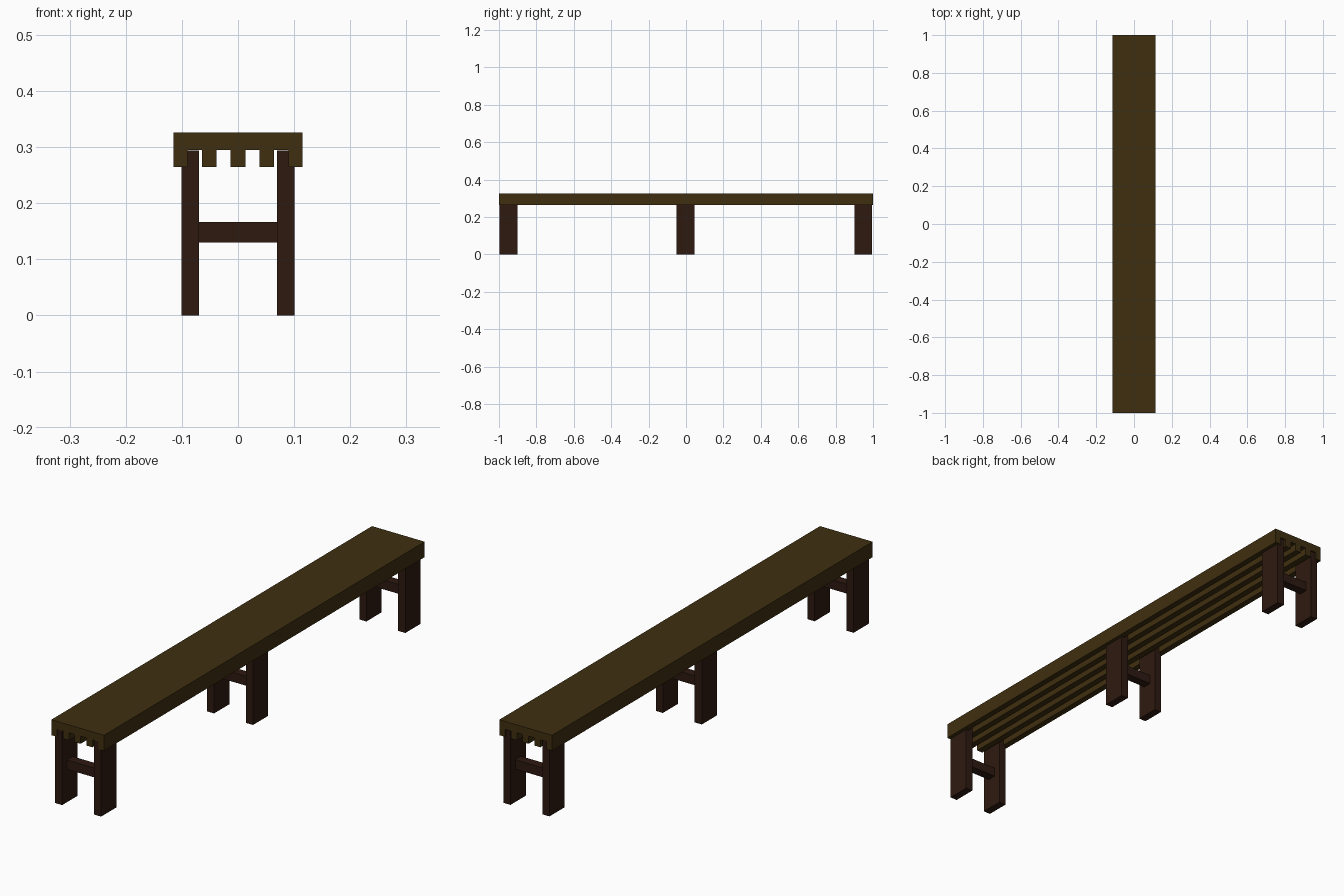
import bpy
import bmesh

if "Cube" in bpy.data.objects:
    bpy.data.objects.remove(bpy.data.objects["Cube"])


def material(name, color):
    mat = bpy.data.materials.new(name)
    mat.diffuse_color = (*color, 1)
    mat.use_nodes = True
    mat.node_tree.nodes["Principled BSDF"].inputs["Base Color"].default_value = mat.diffuse_color
    return mat


def add_object(name, bm, mat):
    bmesh.ops.recalc_face_normals(bm, faces=bm.faces)
    mesh = bpy.data.meshes.new(name)
    bm.to_mesh(mesh)
    bm.free()
    mesh.materials.append(mat)
    obj = bpy.data.objects.new(name, mesh)
    bpy.context.collection.objects.link(obj)
    return obj


def box(name, lo, hi, mat):
    bm = bmesh.new()
    bmesh.ops.create_cube(bm, size=1)
    for v in bm.verts:
        v.co = [(a + b) / 2 + c * (b - a) for a, b, c in zip(lo, hi, v.co)]
    return add_object(name, bm, mat)


seat_wood = material("seat_wood", (0.05, 0.028, 0.005))
leg_wood = material("leg_wood", (0.027, 0.010, 0.005))

# Seat: slab with four grooves underneath, extruded along y
TOP, GROOVE, BOTTOM = 0.326, 0.295, 0.265
profile = [(-0.115, TOP), (-0.115, BOTTOM)]
for left, right in ((-0.090, -0.064), (-0.038, -0.013), (0.013, 0.038), (0.064, 0.090)):
    profile += [(left, BOTTOM), (left, GROOVE), (right, GROOVE), (right, BOTTOM)]
profile += [(0.115, BOTTOM), (0.115, TOP)]

bm = bmesh.new()
face = bm.faces.new([bm.verts.new((x, -1, z)) for x, z in profile])
ext = bmesh.ops.extrude_face_region(bm, geom=[face])
bmesh.ops.translate(bm, vec=(0, 2, 0),
                    verts=[e for e in ext["geom"] if isinstance(e, bmesh.types.BMVert)])
add_object("seat", bm, seat_wood)

# Three trestles: a pair of legs joined by a crossbar
for label, y in (("front", -0.9495), ("middle", -0.0025), ("back", 0.9475)):
    for side, x in (("left", -0.085), ("right", 0.085)):
        box(f"{label}_{side}_leg", (x - 0.0155, y - 0.0475, 0),
            (x + 0.0155, y + 0.0475, 0.294), leg_wood)
    box(f"{label}_crossbar", (-0.07, y - 0.018, 0.13), (0.07, y + 0.018, 0.167), leg_wood)
